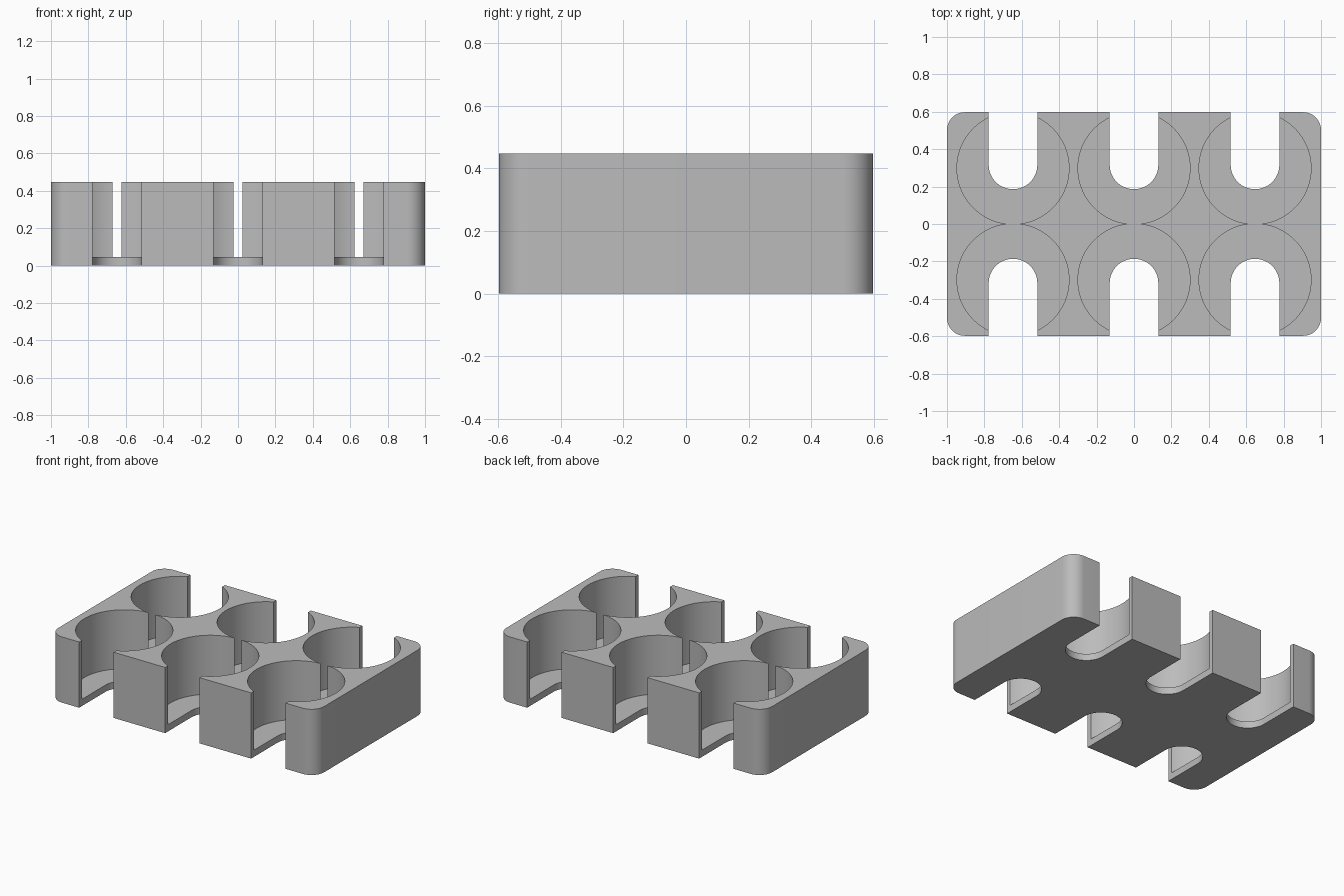
import bpy
import bmesh
from math import cos, sin, pi

cube = bpy.data.objects.get("Cube")
if cube:
    bpy.data.objects.remove(cube, do_unlink=True)

WIDTH, DEPTH, HEIGHT, FLOOR = 2.0, 1.195, 0.447, 0.046
CORNER = 0.095
POCKET_R, PITCH, ROW_Y = 0.2997, 0.647, 0.2985
SLOT_R, SLOT_Y = 0.13, 0.316

grey = bpy.data.materials.new("plain_grey")
grey.use_nodes = True
colour = (0.5, 0.5, 0.5, 1)
grey.diffuse_color = colour
grey.node_tree.nodes["Principled BSDF"].inputs["Base Color"].default_value = colour


def arc(cx, cy, r, start, end, steps):
    angles = [start + (end - start) * i / steps for i in range(steps + 1)]
    return [(cx + r * cos(a), cy + r * sin(a)) for a in angles]


def prism(name, outline, z0, z1):
    """Extrude a counter-clockwise outline from z0 to z1."""
    bm = bmesh.new()
    base = bm.faces.new([bm.verts.new((x, y, z0)) for x, y in outline])
    result = bmesh.ops.extrude_face_region(bm, geom=[base], use_keep_orig=True)
    top = [v for v in result["geom"] if isinstance(v, bmesh.types.BMVert)]
    bmesh.ops.translate(bm, verts=top, vec=(0, 0, z1 - z0))
    bmesh.ops.recalc_face_normals(bm, faces=bm.faces)
    mesh = bpy.data.meshes.new(name)
    bm.to_mesh(mesh)
    bm.free()
    mesh.materials.append(grey)
    obj = bpy.data.objects.new(name, mesh)
    bpy.context.collection.objects.link(obj)
    return obj


def cut(target, cutter):
    cutter.hide_render = True
    mod = target.modifiers.new("cut", "BOOLEAN")
    mod.operation = "DIFFERENCE"
    mod.solver = "EXACT"
    mod.object = cutter
    bpy.context.view_layer.objects.active = target
    bpy.ops.object.modifier_apply(modifier=mod.name)
    bpy.data.objects.remove(cutter, do_unlink=True)


# Tray body with rounded vertical corners
outline = []
for i, (sx, sy) in enumerate([(1, 1), (-1, 1), (-1, -1), (1, -1)]):
    outline += arc(sx * (WIDTH / 2 - CORNER), sy * (DEPTH / 2 - CORNER),
                   CORNER, i * pi / 2, (i + 1) * pi / 2, 12)
tray = prism("tray_body", outline, 0, HEIGHT)

# Round pockets above the floor, and open finger slots through it
for side in (-1, 1):
    for column in (-1, 0, 1):
        x = column * PITCH
        circle = arc(x, side * ROW_Y, POCKET_R, 0, 2 * pi, 96)[:-1]
        cut(tray, prism("pocket_cutter", circle, FLOOR, HEIGHT + 0.1))
        slot = arc(x, side * SLOT_Y, SLOT_R, 0, -side * pi, 32)
        slot += [(x - SLOT_R, side * DEPTH), (x + SLOT_R, side * DEPTH)]
        cut(tray, prism("slot_cutter", slot, -0.1, HEIGHT + 0.1))

# Smooth curved walls, sharp rims
bpy.ops.object.select_all(action="DESELECT")
tray.select_set(True)
bpy.context.view_layer.objects.active = tray
bpy.ops.object.shade_smooth_by_angle(angle=pi / 6)
